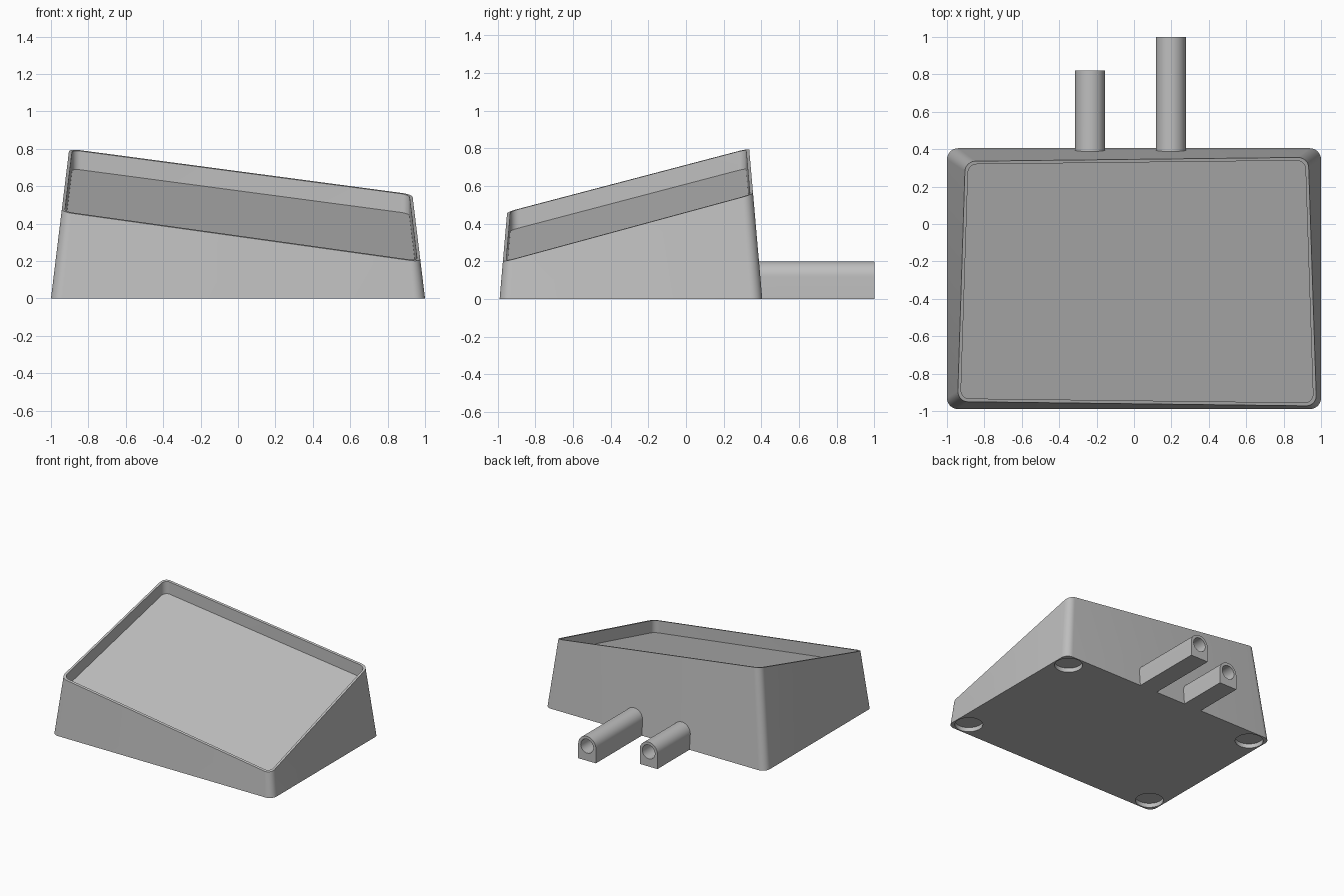
import bpy, bmesh, math
from mathutils import Matrix

cube = bpy.data.objects.get("Cube")
if cube:
    bpy.data.objects.remove(cube, do_unlink=True)

GREY = (0.52, 0.52, 0.52, 1)
mat = bpy.data.materials.new("plain grey")
mat.use_nodes = True
mat.diffuse_color = GREY
mat.node_tree.nodes["Principled BSDF"].inputs["Base Color"].default_value = GREY

X, FRONT, BACK = 1.0, -0.99, 0.405      # footprint limits
DRAFT_X, DRAFT_Y = 0.122, 0.087         # inward lean of the walls per unit height


def top_z(x, y):
    return 0.588 - 0.136 * x + 0.267 * y


def make(name, bm):
    bmesh.ops.recalc_face_normals(bm, faces=bm.faces)
    mesh = bpy.data.meshes.new(name)
    bm.to_mesh(mesh)
    bm.free()
    mesh.materials.append(mat)
    obj = bpy.data.objects.new(name, mesh)
    bpy.context.collection.objects.link(obj)
    return obj


def activate(obj):
    bpy.ops.object.select_all(action='DESELECT')
    obj.select_set(True)
    bpy.context.view_layer.objects.active = obj


def drill(obj, center, radius, depth, along_y=False):
    """Cut a round hole, then throw the cutter away."""
    bm = bmesh.new()
    turn = Matrix.Rotation(math.pi / 2, 4, 'X') if along_y else Matrix()
    bmesh.ops.create_cone(bm, cap_ends=True, segments=48, radius1=radius, radius2=radius,
                          depth=depth, matrix=Matrix.Translation(center) @ turn)
    cutter = make("hole_cutter", bm)
    cutter.hide_render = True
    activate(obj)
    mod = obj.modifiers.new("hole", 'BOOLEAN')
    mod.operation, mod.solver, mod.object = 'DIFFERENCE', 'EXACT', cutter
    bpy.ops.object.modifier_apply(modifier=mod.name)
    bpy.data.objects.remove(cutter, do_unlink=True)


def smooth(obj):
    activate(obj)
    bpy.ops.object.shade_smooth_by_angle(angle=math.radians(30))


def outline(inset, radius, on_top, steps=8):
    """Rounded footprint at the ground, or where the leaning walls meet the sloped top."""
    pts = []
    for k, (sx, sy) in enumerate([(1, 1), (-1, 1), (-1, -1), (1, -1)]):
        for i in range(steps + 1):
            a = math.pi / 2 * (k + i / steps)
            z = 0
            for _ in range(12 if on_top else 1):
                wx = X - DRAFT_X * z - inset
                wy = (BACK - DRAFT_Y * z - inset) if sy > 0 else (FRONT + DRAFT_Y * z + inset)
                x = sx * (wx - radius) + radius * math.cos(a)
                y = wy - sy * radius + radius * math.sin(a)
                z = top_z(x, y) if on_top else 0
            pts.append((x, y, z))
    return pts


def bridge(bm, a, b):
    for i in range(len(a)):
        j = (i + 1) % len(a)
        bm.faces.new((a[i], a[j], b[j], b[i]))


# Wedge body with a shallow tray sunk into its sloped top
bm = bmesh.new()
lip = outline(0.017, 0.045, True)
loops = [outline(0, 0.06, False), outline(0, 0.055, True), lip,
         [(x, y, z - 0.1) for x, y, z in lip]]
rings = [[bm.verts.new(p) for p in loop] for loop in loops]
for lower, upper in zip(rings, rings[1:]):
    bridge(bm, lower, upper)
bm.faces.new(rings[0])
bm.faces.new(rings[-1])
body = make("wedge_body", bm)

# Round foot recesses in the underside
for x in (-X + 0.115, X - 0.115):
    for y in (FRONT + 0.115, BACK - 0.115):
        drill(body, (x, y, 0), 0.105, 0.07)
smooth(body)

# Arched spouts at the back, each with a round bore
for name, cx, end in (("short_spout", -0.235, 0.82), ("long_spout", 0.197, 1.0)):
    r, axis = 0.08, 0.12
    arc = [math.pi * i / 20 for i in range(21)]
    profile = [(cx + r, 0)] + [(cx + r * math.cos(a), axis + r * math.sin(a)) for a in arc] + [(cx - r, 0)]
    bm = bmesh.new()
    near = [bm.verts.new((x, BACK - DRAFT_Y * z, z)) for x, z in profile]
    far = [bm.verts.new((x, end, z)) for x, z in profile]
    bridge(bm, near, far)
    bm.faces.new(near)
    bm.faces.new(far)
    spout = make(name, bm)
    drill(spout, (cx, end, axis), 0.057, 2 * (end - BACK - 0.02), along_y=True)
    smooth(spout)
